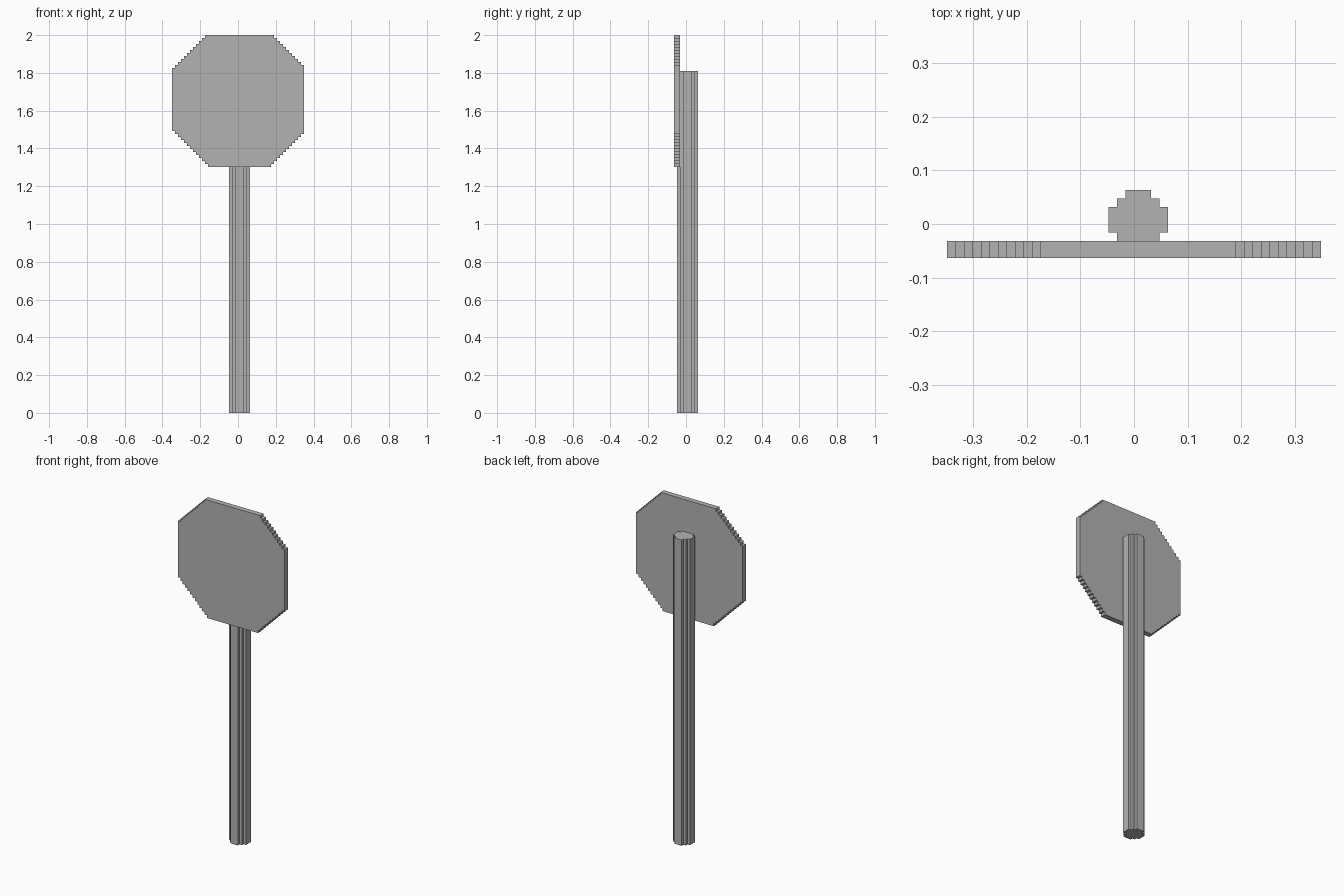
import bpy
import bmesh
from mathutils import Vector

if "Cube" in bpy.data.objects:
    bpy.data.objects.remove(bpy.data.objects["Cube"], do_unlink=True)

V = 2 / 126  # size of one grid step

grey = bpy.data.materials.new("grey")
grey.use_nodes = True
COLOUR = (0.45, 0.45, 0.45, 1)
grey.diffuse_color = COLOUR
grey.node_tree.nodes["Principled BSDF"].inputs["Base Color"].default_value = COLOUR


def stepped_outline(x0, x1, y0, y1, cuts):
    """Counter-clockwise rectangle outline with stair-stepped corners.
    cuts: step counts for lower-left, lower-right, upper-right, upper-left."""
    corners = [(x0, y0, 1, 1), (x1, y0, -1, 1), (x1, y1, -1, -1), (x0, y1, 1, -1)]
    outline = []
    for i, ((cx, cy, sx, sy), n) in enumerate(zip(corners, cuts)):
        stair = [(0, n)]
        for k in range(n):
            stair += [(k + 1, n - k), (k + 1, n - k - 1)]
        if i % 2:
            stair.reverse()
        outline += [(cx + sx * a, cy + sy * b) for a, b in stair]
    return outline


def extrude(name, outline, place, direction):
    """Flat outline, placed in space, pushed along a direction."""
    bm = bmesh.new()
    face = bm.faces.new([bm.verts.new(Vector(place(a, b)) * V) for a, b in outline])
    result = bmesh.ops.extrude_face_region(bm, geom=[face], use_keep_orig=True)
    moved = [g for g in result["geom"] if isinstance(g, bmesh.types.BMVert)]
    bmesh.ops.translate(bm, verts=moved, vec=Vector(direction) * V)
    bmesh.ops.recalc_face_normals(bm, faces=bm.faces)
    mesh = bpy.data.meshes.new(name)
    bm.to_mesh(mesh)
    bm.free()
    mesh.materials.append(grey)
    obj = bpy.data.objects.new(name, mesh)
    bpy.context.collection.objects.link(obj)
    return obj


# Round pole, stepped in section
extrude("pole", stepped_outline(-3, 4, -3, 4, [2] * 4),
        lambda a, b: (a, b, 0), (0, 0, 114))

# Eight-sided sign plate with stepped diagonals
extrude("sign_plate", stepped_outline(-22, 22, 82, 126, [12, 11, 10, 11]),
        lambda a, b: (a, -4, b), (0, 2, 0))
